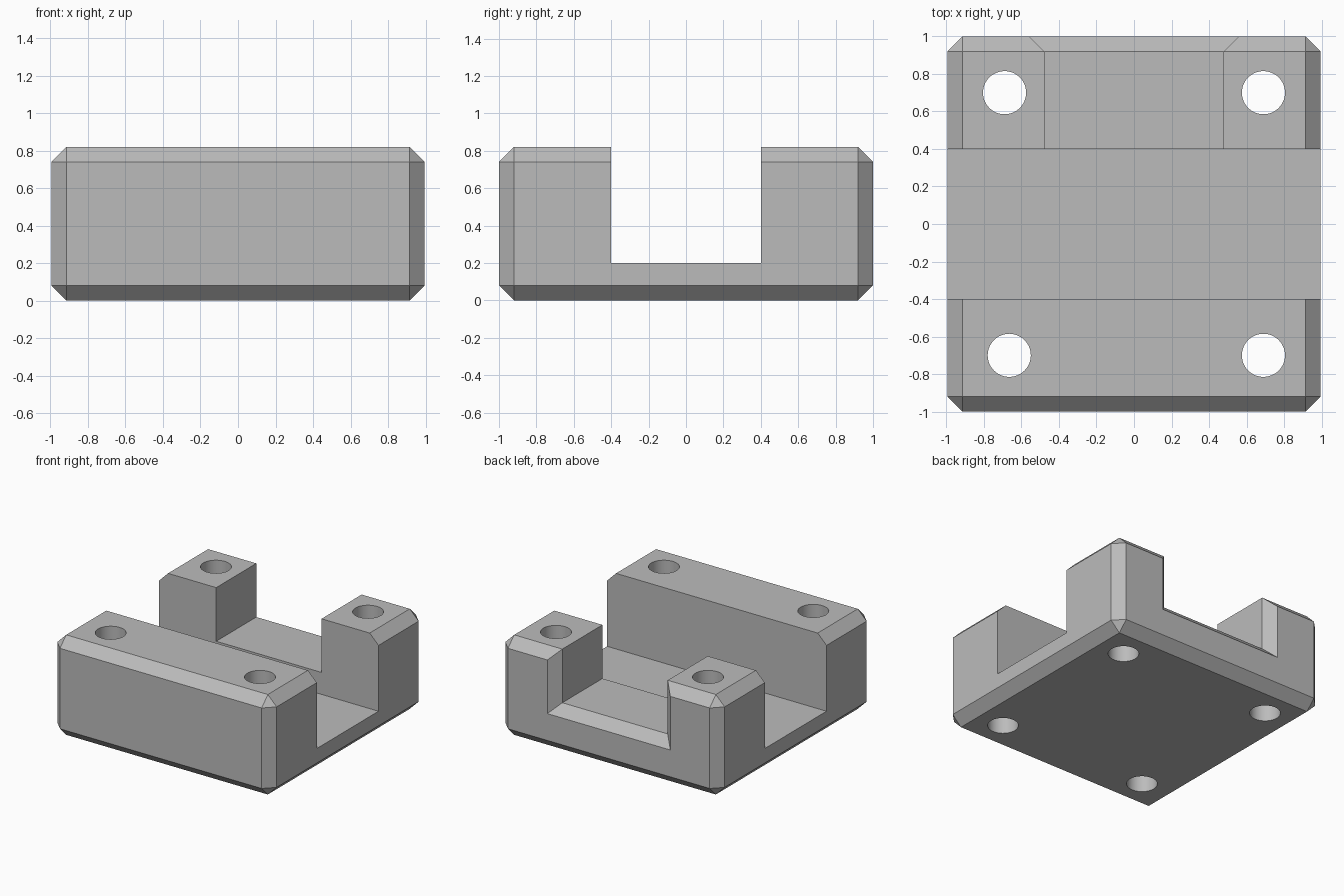
import bpy
import bmesh
from mathutils import Vector

cube = bpy.data.objects.get("Cube")
if cube:
    bpy.data.objects.remove(cube, do_unlink=True)

HALF_X, HALF_Y, HEIGHT, CHAMFER = 0.995, 1.0, 0.82, 0.08
CHANNEL_HALF, CHANNEL_FLOOR = 0.4, 0.2
NOTCH_HALF, NOTCH_FLOOR = 0.478, 0.38
HOLE_RADIUS = 0.115

grey = bpy.data.materials.new("plain grey")
grey.use_nodes = True
colour = (0.5, 0.5, 0.5, 1)
grey.diffuse_color = colour
grey.node_tree.nodes["Principled BSDF"].inputs["Base Color"].default_value = colour


def finish(name, bm):
    bmesh.ops.recalc_face_normals(bm, faces=bm.faces)
    mesh = bpy.data.meshes.new(name)
    bm.to_mesh(mesh)
    bm.free()
    obj = bpy.data.objects.new(name, mesh)
    mesh.materials.append(grey)
    bpy.context.collection.objects.link(obj)
    return obj


def box(name, low, high, chamfer=0):
    bm = bmesh.new()
    bmesh.ops.create_cube(bm, size=1)
    low, high = Vector(low), Vector(high)
    for v in bm.verts:
        v.co = (low + high) / 2 + v.co * (high - low)
    if chamfer:
        bmesh.ops.bevel(bm, geom=bm.edges[:], offset=chamfer, segments=1,
                        affect='EDGES')
    return finish(name, bm)


def loft(name, sections):
    # Join rectangular sections (y, half width, floor) along y
    bm = bmesh.new()
    rings = []
    for y, half, floor in sections:
        rings.append([bm.verts.new((x, y, z)) for x, z in
                      ((-half, floor), (half, floor), (half, 1), (-half, 1))])
    for a, b in zip(rings, rings[1:]):
        for i in range(4):
            j = (i + 1) % 4
            bm.faces.new((a[i], a[j], b[j], b[i]))
    bm.faces.new(rings[0])
    bm.faces.new(rings[-1])
    return finish(name, bm)


def cylinder(name, x, y):
    bm = bmesh.new()
    bmesh.ops.create_cone(bm, cap_ends=True, segments=48, radius1=HOLE_RADIUS,
                          radius2=HOLE_RADIUS, depth=2)
    bmesh.ops.translate(bm, verts=bm.verts, vec=(x, y, HEIGHT / 2))
    return finish(name, bm)


# Chamfered block
block = box("bracket_block", (-HALF_X, -HALF_Y, 0), (HALF_X, HALF_Y, HEIGHT), CHAMFER)

# Channel across the width
cutters = [box("channel_cutter", (-2, -CHANNEL_HALF, CHANNEL_FLOOR),
               (2, CHANNEL_HALF, 2))]

# Rear notch, flaring through the back chamfer
flare = 0.1 + CHAMFER
cutters.append(loft("notch_cutter", [
    (0, NOTCH_HALF, NOTCH_FLOOR),
    (HALF_Y - CHAMFER, NOTCH_HALF, NOTCH_FLOOR),
    (HALF_Y + 0.1, NOTCH_HALF + flare, NOTCH_FLOOR - flare)]))

# Bolt holes through the four corners
for x, y in ((-0.69, 0.7), (0.69, 0.7), (0.69, -0.7), (-0.665, -0.7)):
    cutters.append(cylinder("hole_cutter", x, y))

bpy.context.view_layer.objects.active = block
for cutter in cutters:
    cutter.hide_render = True
    mod = block.modifiers.new("cut", 'BOOLEAN')
    mod.operation = 'DIFFERENCE'
    mod.solver = 'EXACT'
    mod.object = cutter
    bpy.ops.object.modifier_apply(modifier=mod.name)
    bpy.data.objects.remove(cutter, do_unlink=True)

# Smooth hole walls, crisp edges elsewhere
bpy.ops.object.select_all(action='DESELECT')
block.select_set(True)
bpy.ops.object.shade_smooth_by_angle(angle=0.5)
